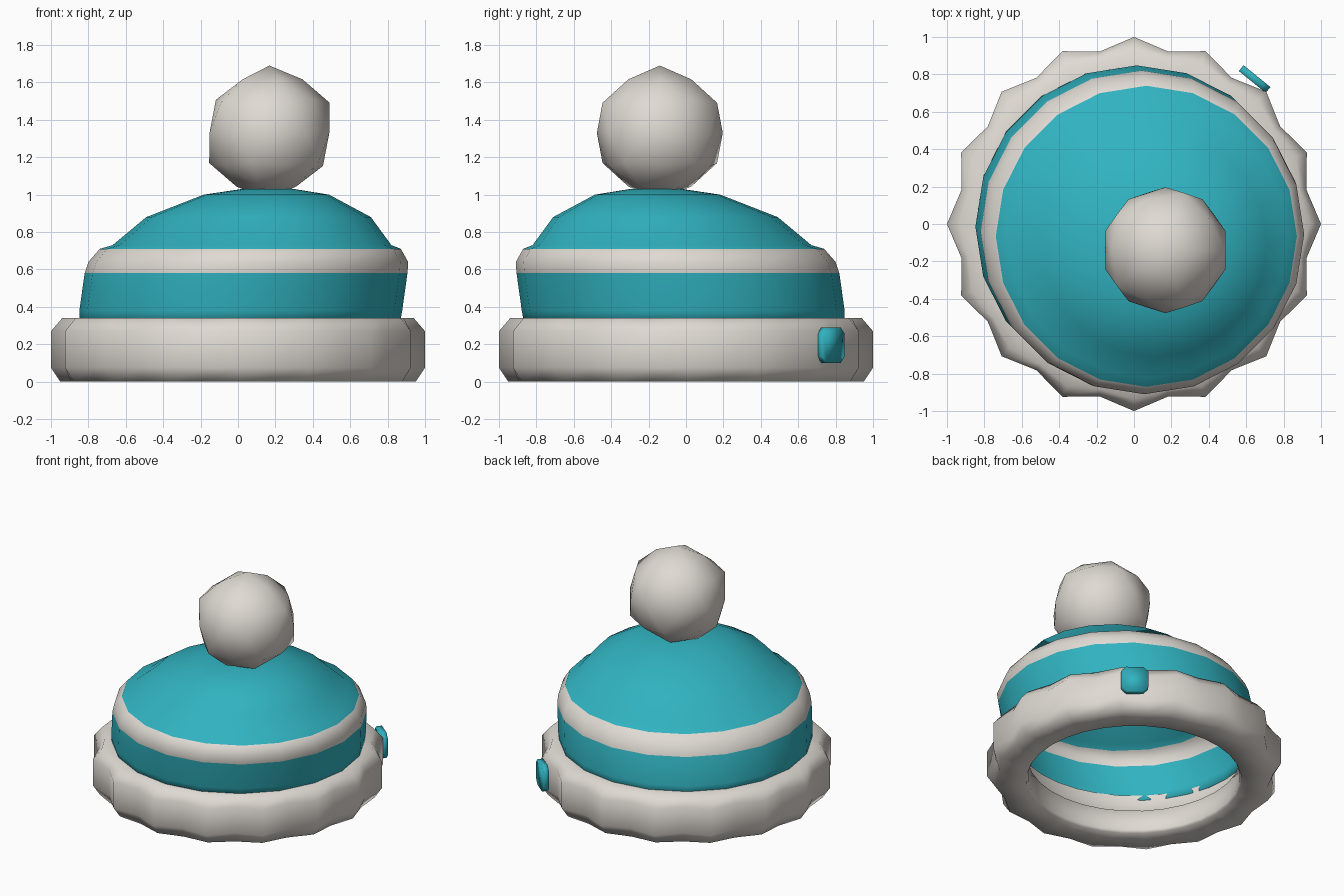
import bpy, bmesh, math
from mathutils import Matrix

cube = bpy.data.objects.get("Cube")
if cube:
    bpy.data.objects.remove(cube)


def material(name, rgb):
    m = bpy.data.materials.new(name)
    m.use_nodes = True
    m.diffuse_color = (*rgb, 1)
    m.node_tree.nodes["Principled BSDF"].inputs["Base Color"].default_value = (*rgb, 1)
    return m


TEAL = material("teal wool", (0.03, 0.45, 0.53))
CREAM = material("cream wool", (0.74, 0.70, 0.65))


def finish(name, bm, mats, angle=70):
    bmesh.ops.recalc_face_normals(bm, faces=bm.faces)
    mesh = bpy.data.meshes.new(name)
    bm.to_mesh(mesh)
    bm.free()
    ob = bpy.data.objects.new(name, mesh)
    bpy.context.collection.objects.link(ob)
    for m in mats:
        mesh.materials.append(m)
    bpy.ops.object.select_all(action='DESELECT')
    bpy.context.view_layer.objects.active = ob
    ob.select_set(True)
    bpy.ops.object.shade_smooth_by_angle(angle=math.radians(angle))
    return ob


def ring(bm, radius, z, sides, lean=0.0, valley=1.0):
    """Circle of vertices; odd ones are pulled in by the valley factor."""
    verts = []
    for i in range(sides):
        a = math.tau * i / sides
        r = radius * (valley if i % 2 else 1)
        verts.append(bm.verts.new((r * math.cos(a) + lean, r * math.sin(a) - lean, z)))
    return verts


def bridge(bm, a, b):
    n = len(a)
    return [bm.faces.new((a[i], a[(i + 1) % n], b[(i + 1) % n], b[i])) for i in range(n)]


# Scalloped brim: closed cross-section (radius, height, valley factor)
bm = bmesh.new()
section = [(0.73, 0.0, 1), (0.95, 0.0, 0.96), (1.0, 0.075, 0.94), (1.0, 0.27, 0.94),
           (0.94, 0.34, 0.96), (0.81, 0.34, 1), (0.81, 0.21, 1), (0.72, 0.17, 1), (0.72, 0.02, 1)]
loops = [ring(bm, r, z, 32, 0, v) for r, z, v in section]
for i, loop in enumerate(loops):
    bridge(bm, loop, loops[(i + 1) % len(loops)])
finish("brim", bm, [CREAM])

# Leaning crown: (radius, height, lean), with a cream band part way up
bm = bmesh.new()
profile = [(0.855, 0.30, 0.008), (0.863, 0.38, 0.015), (0.863, 0.58, 0.043), (0.855, 0.64, 0.055),
           (0.805, 0.71, 0.066), (0.745, 0.73, 0.075), (0.60, 0.88, 0.11),
           (0.335, 1.0, 0.152), (0.14, 1.03, 0.16)]
loops = [ring(bm, r, z, 20, lean) for r, z, lean in profile]
for low, high in zip(loops, loops[1:]):
    for f in bridge(bm, low, high):
        f.material_index = int(0.58 < f.calc_center_median().z < 0.71)
bm.faces.new(loops[-1])
crown = finish("crown", bm, [TEAL, CREAM])
wall = crown.modifiers.new("wall", 'SOLIDIFY')
wall.thickness = 0.04
wall.offset = -1

# Knobbly pompom: the twelve main corners stand proud
bm = bmesh.new()
bmesh.ops.create_icosphere(bm, subdivisions=2, radius=0.36)
for v in bm.verts:
    if len(v.link_edges) == 6:
        v.co *= 0.935
bmesh.ops.translate(bm, verts=bm.verts, vec=(0.168, -0.14, 1.33))
finish("pompom", bm, [CREAM])

# Small side tag on the brim
bm = bmesh.new()
bmesh.ops.create_cube(bm, size=1)
bmesh.ops.scale(bm, verts=bm.verts, vec=(0.185, 0.04, 0.19))
corners = [e for e in bm.edges if abs(e.verts[0].co.y - e.verts[1].co.y) > 0.01]
bmesh.ops.bevel(bm, geom=corners, offset=0.035, segments=1, affect='EDGES')
bmesh.ops.transform(bm, verts=bm.verts, matrix=Matrix.Translation((0.645, 0.775, 0.195))
                    @ Matrix.Rotation(math.radians(-39), 4, 'Z'))
finish("side_tag", bm, [TEAL], 100)
